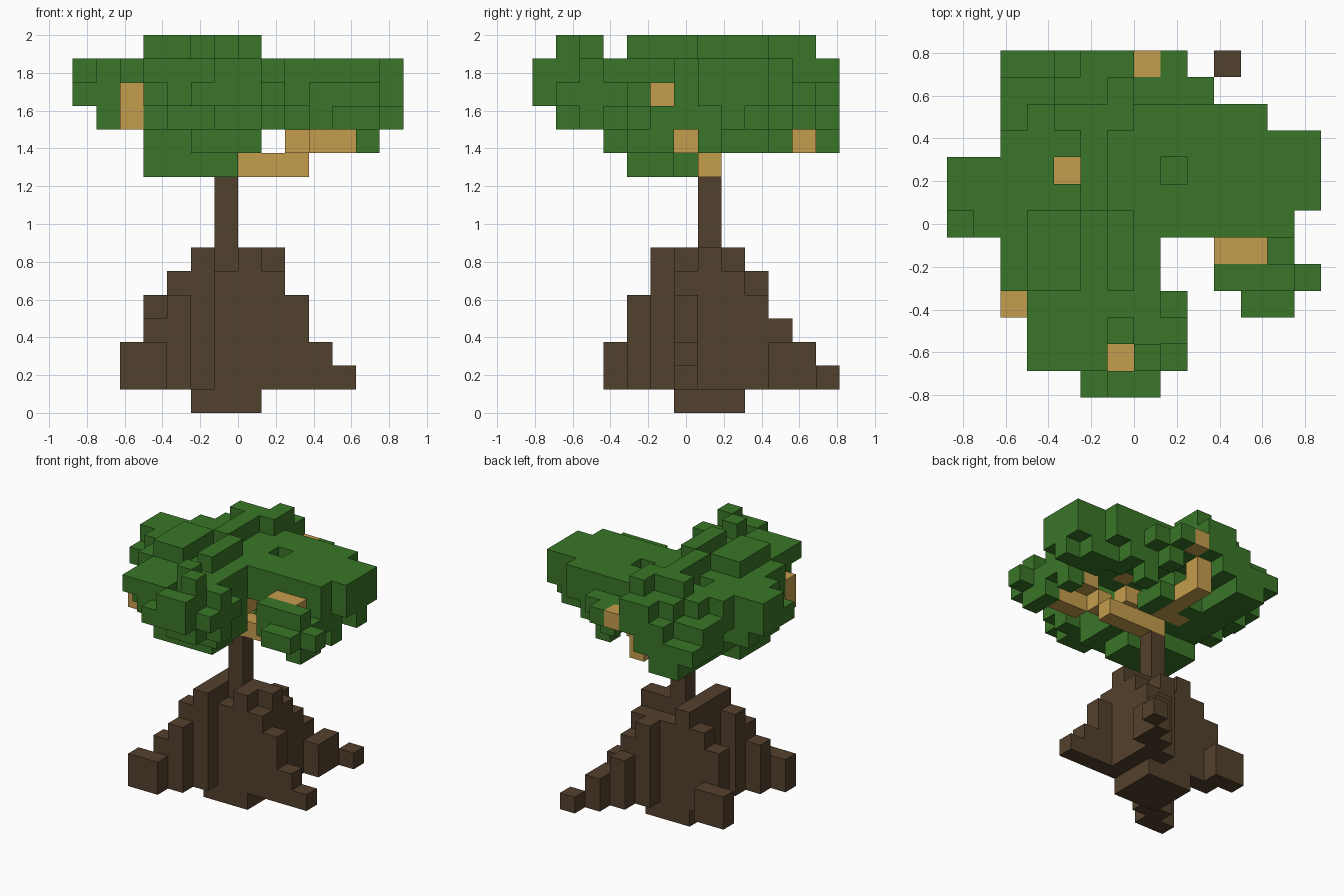
import bpy
import bmesh
from mathutils import Vector

cube = bpy.data.objects.get("Cube")
if cube:
    bpy.data.objects.remove(cube, do_unlink=True)

SIZE = 0.125                                # edge of one block
ORIGIN = Vector((0, -6.5 * SIZE, 0))        # block grid corner


def material(name, colour):
    mat = bpy.data.materials.new(name)
    mat.use_nodes = True
    mat.diffuse_color = (*colour, 1)
    mat.node_tree.nodes["Principled BSDF"].inputs["Base Color"].default_value = (*colour, 1)
    return mat


def blocks(x_first, x_last, y_first, y_last, z_first, z_last):
    """All grid cells in a box, both ends included."""
    return {(x, y, z)
            for x in range(x_first, x_last + 1)
            for y in range(y_first, y_last + 1)
            for z in range(z_first, z_last + 1)}


def columns(spec, bottom=1):
    """Upright columns, each given as x, y and the top layer."""
    cells = set()
    for x, y, top in spec:
        cells |= blocks(x, x, y, y, bottom, top)
    return cells


def layer(z, *areas):
    """One flat layer made of rectangles."""
    cells = set()
    for area in areas:
        cells |= blocks(*area, z, z)
    return cells


def build(name, cells, solid, mat):
    """Mesh the outer skin of a set of blocks."""
    bm = bmesh.new()
    for cell in sorted(cells):
        for axis in range(3):
            for side in (0, 1):
                step = list(cell)
                step[axis] += 2 * side - 1
                if tuple(step) in solid:
                    continue
                u, v = (axis + 1) % 3, (axis + 2) % 3
                corners = []
                for a, b in ((0, 0), (1, 0), (1, 1), (0, 1)):
                    p = Vector(cell)
                    p[axis] += side
                    p[u] += a
                    p[v] += b
                    corners.append(bm.verts.new(p * SIZE + ORIGIN))
                bm.faces.new(corners if side else corners[::-1])
    bmesh.ops.remove_doubles(bm, verts=bm.verts, dist=SIZE / 100)
    mesh = bpy.data.meshes.new(name)
    bm.to_mesh(mesh)
    bm.free()
    mesh.materials.append(mat)
    obj = bpy.data.objects.new(name, mesh)
    bpy.context.collection.objects.link(obj)
    return obj


# Root mound: solid core with stepped fins running out to the corners
core = blocks(-2, 0, 6, 8, 0, 5) | blocks(-2, -2, 6, 8, 6, 6) | blocks(0, 0, 6, 7, 6, 6)
front_right_root = columns([(-2, 5, 6), (-3, 5, 5), (-3, 4, 4), (-4, 4, 3), (-4, 3, 2), (-5, 3, 2)])
front_left_root = columns([(1, 6, 5), (2, 6, 4), (3, 6, 2), (4, 6, 1)])
back_left_root = columns([(1, 7, 6), (1, 8, 5), (0, 9, 5), (1, 9, 4), (1, 10, 3), (2, 10, 2), (2, 11, 2), (3, 12, 1)])
back_right_root = columns([(-3, 8, 5), (-4, 8, 4), (-4, 9, 2), (-5, 9, 2)])
roots = core | front_right_root | front_left_root | back_left_root | back_right_root

# Thin trunk
trunk = blocks(-1, -1, 7, 7, 6, 9)

# Branches reaching up into the leaves
left_branch = blocks(0, 2, 7, 7, 10, 10) | blocks(2, 2, 6, 6, 11, 11) | blocks(3, 4, 5, 5, 11, 13) | {(3, 6, 12)}
back_branch = {(-1, 7, 10), (0, 12, 13)} | blocks(-1, -1, 8, 11, 11, 11) | {(-1, 11, 12)}
right_branch = {(-2, 6, 11), (-3, 5, 11), (-4, 4, 12), (-4, 7, 12)} | blocks(-5, -5, 3, 3, 12, 13)
front_branch = {(-1, 6, 11), (0, 6, 12), (-1, 3, 13), (-1, 2, 13), (-1, 1, 13)}
rear_twig = {(-2, 8, 11), (-3, 8, 12), (-3, 8, 13), (1, 7, 13)}
branches = left_branch | back_branch | right_branch | front_branch | rear_twig

# Leaf canopy, layer by layer from the bottom
canopy = layer(10, (-4, -2, 4, 6), (-1, -1, 4, 5))
canopy |= layer(11, (-2, 0, 3, 3), (-4, 0, 4, 5), (-4, -2, 6, 9), (-4, -3, 10, 12), (5, 5, 4, 5),
                (0, 0, 8, 9), (5, 5, 7, 7), (2, 2, 10, 10))
canopy |= layer(12, (-5, -2, 12, 12), (-5, -2, 10, 11), (-4, -1, 7, 9), (5, 5, 6, 8), (6, 6, 8, 8),
                (3, 5, 9, 9), (4, 4, 8, 8), (4, 4, 6, 6), (2, 3, 10, 10), (1, 1, 11, 11),
                (-6, -5, 6, 6), (-6, -5, 8, 8), (-4, 0, 3, 6), (-3, 1, 2, 2), (-1, 0, 1, 1),
                (3, 6, 4, 4), (4, 5, 3, 3), (5, 5, 5, 5))
canopy |= layer(13, (-3, -1, 12, 12), (1, 1, 12, 12), (-5, 2, 11, 11), (-5, 4, 10, 10),
                (-5, 6, 9, 9), (-7, 6, 7, 8), (-7, 5, 6, 6), (-5, 0, 4, 5), (-4, 1, 2, 3),
                (-3, 1, 1, 1), (-2, 0, 0, 0), (3, 5, 4, 4))
canopy |= layer(14, (-2, -1, 12, 12), (-3, -1, 11, 11), (-4, 4, 10, 10), (-5, 6, 9, 9),
                (-7, 6, 7, 8), (-6, 5, 6, 6), (-5, 0, 4, 5), (-4, 0, 3, 3), (-4, 1, 2, 2),
                (-4, -2, 1, 1), (0, 0, 1, 1), (-1, 0, 0, 0))
canopy |= layer(15, (-3, -1, 10, 10), (-2, -2, 7, 9), (-1, -1, 11, 11), (-4, -3, 4, 6),
                (-1, -1, 4, 6), (0, 0, 1, 1), (-1, -1, 2, 2))

# Small gaps in the canopy top
canopy -= {(1, 8, 14), (-3, 8, 14)}
canopy -= branches

everything = roots | trunk | branches | canopy
bark = material("dark_bark", (0.086, 0.052, 0.026))
wood = material("light_wood", (0.56, 0.34, 0.075))
leaf = material("leaf_green", (0.041, 0.18, 0.021))

build("roots", roots, everything, bark)
build("trunk", trunk - roots, everything, bark)
build("branches", branches, everything, wood)
build("leaf_canopy", canopy, everything, leaf)
